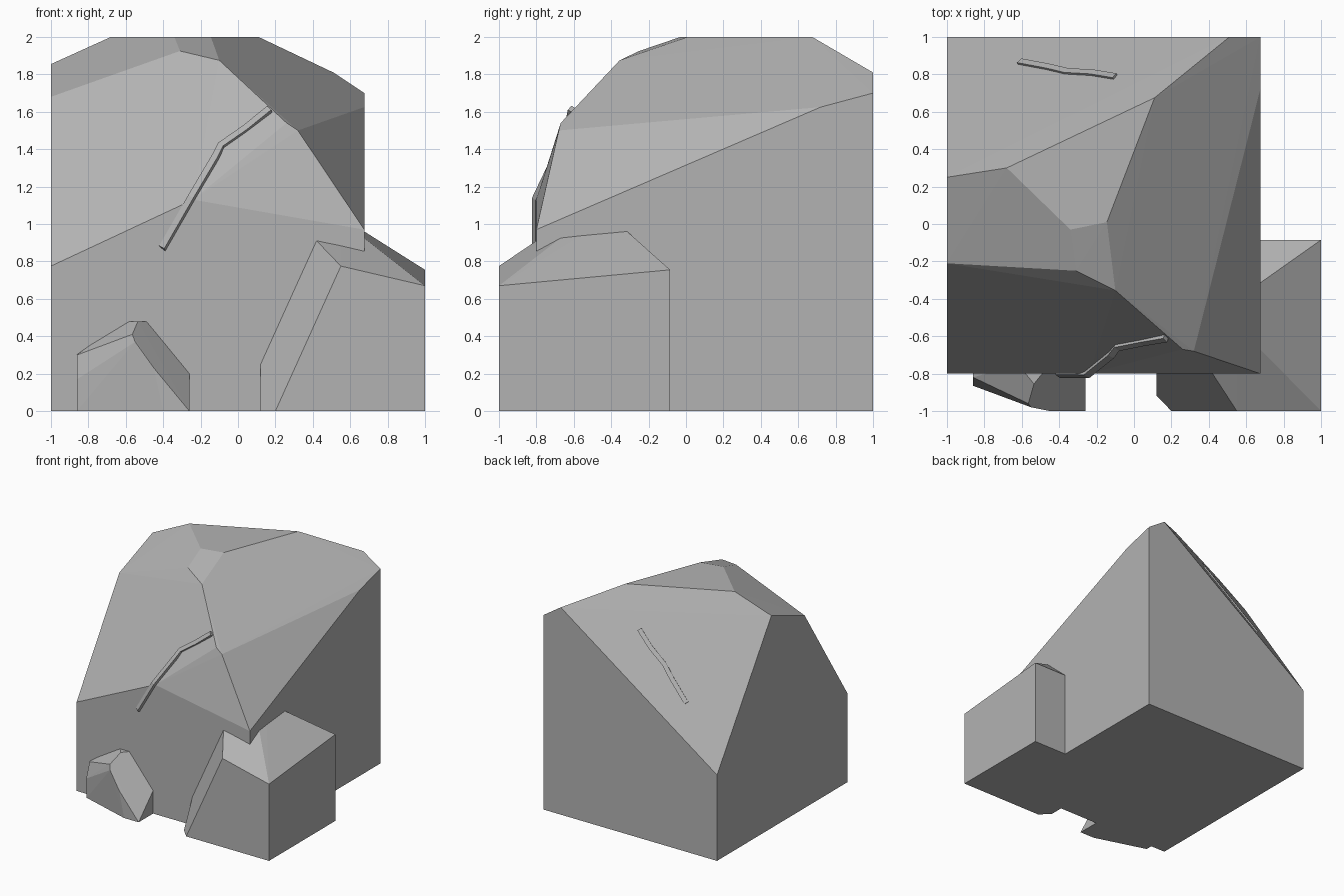
import bpy, bmesh
from mathutils import Vector

if "Cube" in bpy.data.objects:
    bpy.data.objects.remove(bpy.data.objects["Cube"])

stone = bpy.data.materials.new("stone grey")
stone.diffuse_color = (0.45, 0.45, 0.45, 1)
stone.use_nodes = True
stone.node_tree.nodes["Principled BSDF"].inputs["Base Color"].default_value = stone.diffuse_color


def finish(name, bm):
    bmesh.ops.recalc_face_normals(bm, faces=bm.faces)
    mesh = bpy.data.meshes.new(name)
    bm.to_mesh(mesh)
    bm.free()
    mesh.materials.append(stone)
    obj = bpy.data.objects.new(name, mesh)
    bpy.context.collection.objects.link(obj)


def chiselled_rock(name, corners):
    """Convex faceted stone spanned by its corners."""
    bm = bmesh.new()
    verts = [bm.verts.new(c) for c in corners]
    res = bmesh.ops.convex_hull(bm, input=verts)
    loose = [v for v in bm.verts if not v.link_faces]
    bmesh.ops.delete(bm, geom=loose, context='VERTS')
    finish(name, bm)


def ridge_strip(name, path, normal, width=0.036, depth=0.012):
    """Thin square-edged strip that follows a path on a stone facet."""
    n = Vector(normal).normalized()
    pts = [Vector(p) for p in path]
    bm = bmesh.new()
    rings = []
    for i, p in enumerate(pts):
        along = pts[min(i + 1, len(pts) - 1)] - pts[max(i - 1, 0)]
        side = along.cross(n).normalized() * width / 2
        rings.append([bm.verts.new(p + a * side + b * n * depth)
                      for a, b in ((-1, -1), (1, -1), (1, 1), (-1, 1))])
    for r, s in zip(rings, rings[1:]):
        for k in range(4):
            bm.faces.new((r[k], r[(k + 1) % 4], s[(k + 1) % 4], s[k]))
    bm.faces.new(rings[0])
    bm.faces.new(rings[-1])
    finish(name, bm)


# Main boulder
chiselled_rock("main_boulder", [
    (-1, -0.8, 0), (0.675, -0.8, 0), (0.675, 1, 0), (-1, 1, 0),
    (-1, -0.8, 0.775), (-0.24, -0.8, 1.13), (0.675, -0.8, 0.97), (-1, 1, 0.75),
    (0.26, -0.67, 1.54), (0.32, -0.68, 1.5), (0.675, 0.72, 1.625),
    (0.675, 1, 1.7), (0.51, 1, 1.81),
    (-1, -0.21, 1.68), (-0.31, -0.25, 1.925), (-0.1, -0.355, 1.875),
    (-1, 0.25, 1.855), (-0.68, 0.3, 2), (0.11, 0.675, 2),
    (-0.145, 0.01, 2), (-0.34, -0.03, 2)])

# Side boulder at the right front corner
chiselled_rock("side_boulder", [
    (0.2, -1, 0), (1, -1, 0), (1, -0.085, 0), (0.55, -0.085, 0),
    (0.12, -0.7, 0), (0.12, -0.917, 0), (0.12, -0.7, 0.46),
    (0.55, -1, 0.775), (1, -1, 0.67), (1, -0.085, 0.755),
    (0.55, -0.085, 0.755), (0.355, -0.7, 0.978),
    (0.55, -0.543, 1.023), (0.55, -0.403, 1.039)])

# Small stone at the left of the front
chiselled_rock("small_stone", [
    (-0.86, -0.75, 0), (-0.26, -0.75, 0), (-0.26, -1, 0), (-0.4, -1, 0),
    (-0.86, -0.86, 0), (-0.86, -0.865, 0.17), (-0.86, -0.82, 0.3),
    (-0.86, -0.75, 0.31), (-0.62, -0.75, 0.48), (-0.45, -0.75, 0.48),
    (-0.26, -0.75, 0.25), (-0.535, -0.855, 0.48), (-0.565, -0.96, 0.41),
    (-0.55, -0.98, 0.37), (-0.45, -1, 0.23)])

# Raised cracks on the front and back slopes
ridge_strip("front_crack", [
    (-0.405, -0.805, 0.87), (-0.25, -0.805, 1.14), (-0.12, -0.7, 1.36),
    (-0.09, -0.66, 1.42), (0.04, -0.634, 1.51), (0.17, -0.612, 1.615)],
    (-0.247, -0.81, 0.53))
ridge_strip("back_crack", [
    (-0.61, 0.865, 1.222), (-0.45, 0.835, 1.379), (-0.36, 0.813, 1.475),
    (-0.22, 0.805, 1.585), (-0.1, 0.785, 1.699)],
    (-0.702, 1.473, 1))
